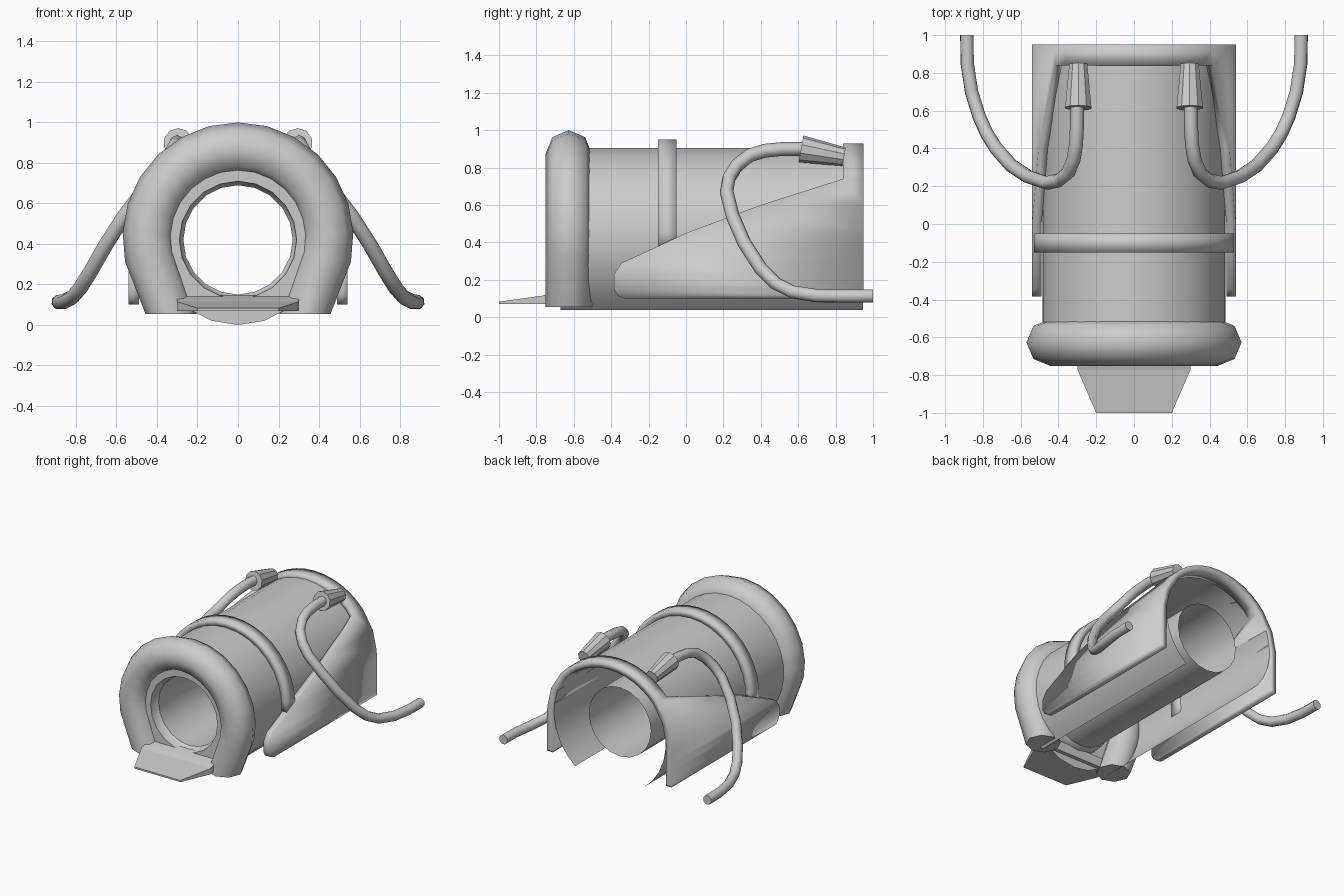
import bpy
from math import sin, cos, pi, radians, sqrt, asin
from mathutils import Vector

if "Cube" in bpy.data.objects:
    bpy.data.objects.remove(bpy.data.objects["Cube"])

CZ = 0.42  # height of the barrel axis


def finish(ob, smooth=True):
    bpy.ops.object.select_all(action='DESELECT')
    ob.select_set(True)
    bpy.context.view_layer.objects.active = ob
    if smooth:
        bpy.ops.object.shade_smooth_by_angle(angle=radians(35))
    return ob


def make(name, verts, faces, smooth=True, thick=0):
    me = bpy.data.meshes.new(name)
    me.from_pydata(verts, [], faces)
    me.update()
    ob = bpy.data.objects.new(name, me)
    bpy.context.collection.objects.link(ob)
    finish(ob, smooth)
    if thick:
        m = ob.modifiers.new("thickness", 'SOLIDIFY')
        m.thickness = thick
        m.offset = -1
    return ob


def loft(name, rows, closed=False, caps=False, **kw):
    """Skin a list of equally long point rows."""
    n = len(rows[0])
    verts = [p for r in rows for p in r]
    faces = []
    for i in range(len(rows) - 1):
        for j in range(n if closed else n - 1):
            k = (j + 1) % n
            faces.append((i * n + j, i * n + k, (i + 1) * n + k, (i + 1) * n + j))
    if caps:
        faces.append(tuple(range(n))[::-1])
        faces.append(tuple(range(len(verts) - n, len(verts))))
    return make(name, verts, faces, **kw)


def arch(r, y, a0, a1, n):
    return [(r * cos(a0 + (a1 - a0) * i / n), y, CZ + r * sin(a0 + (a1 - a0) * i / n))
            for i in range(n + 1)]


# Outer barrel shell, open along the bottom
low = asin((0.04 - CZ) / 0.485)
loft("barrel_shell", [arch(0.485, y, low, pi - low, 24) for y in (0.945, -0.67)])

# Raised band around the barrel
loft("barrel_band", [arch(0.53, y, -0.1, pi + 0.1, 20) for y in (-0.05, -0.15)], thick=0.05)

# Front ring wall and inner pipe, one turned profile (radius, y)
prof = [(0.42, -0.67), (0.29, -0.67), (0.285, -0.62), (0.27, -0.6), (0.27, 0.82)]
N = 20
loft("inner_pipe", [[(r * sin(2 * pi * i / N), y, CZ - r * cos(2 * pi * i / N))
                     for i in range(N)] for r, y in prof], closed=True)

# Side panels and rear rim: arch section whose front edge follows the panel outline (z, y)
edge = [(0.10, -0.33), (0.115, -0.365), (0.15, -0.385), (0.23, -0.385), (0.29, -0.345),
        (0.38, -0.15), (0.45, 0.0), (0.60, 0.40), (0.74, 0.84)]
half = []
for z, y in edge:
    x = 0.54 * sqrt(1 - (max(z - CZ, 0) / 0.51) ** 2)
    half.append((x, y, z))
t0 = asin((0.74 - CZ) / 0.51)
for i in range(1, 7):
    t = t0 + (pi / 2 - t0) * i / 6
    half.append((0.54 * cos(t), 0.84, CZ + 0.51 * sin(t)))
front = half + [(-x, y, z) for x, y, z in half[-2::-1]]
loft("side_panels_and_rear_rim", [[(x, 0.95, z) for x, y, z in front], front], thick=0.05)

# Thick round collar at the front, with cut-off feet
path = [(0.33, 0.055, 1, 0)]
for i in range(15):
    a = radians(-12 + 204 * i / 14)
    path.append((0.443 * cos(a), 0.43 + 0.443 * sin(a), cos(a), sin(a)))
path.append((-0.33, 0.055, -1, 0))
rings = []
for x, z, dx, dz in path:
    rings.append([(x + 0.127 * cos(k * pi / 4) * dx, -0.627 + 0.124 * sin(k * pi / 4),
                   z + 0.127 * cos(k * pi / 4) * dz) for k in range(8)][::-1])
collar = loft("front_collar", rings, closed=True, caps=True, smooth=False)
bpy.context.view_layer.objects.active = collar
bpy.ops.object.shade_smooth_by_angle(angle=radians(50))

# Sloping front lip plate
lip = [(0.2, -1.0, 0.083), (0.3, -0.77, 0.115), (0.3, -0.72, 0.13), (0.24, -0.64, 0.148)]
loft("front_lip", [[(-x, y, 0.07), (x, y, 0.07), (x, y, z), (-x, y, z)] for x, y, z in lip],
     closed=True, caps=True, smooth=False)

# Hoses and their tapered connectors, mirrored left and right
hose = [(.30, .64, .90), (.302, .52, .90), (.307, .42, .89), (.32, .34, .865), (.35, .27, .81),
        (.40, .23, .745), (.46, .217, .67), (.56, .25, .54), (.65, .31, .40), (.73, .40, .26),
        (.78, .48, .18), (.82, .57, .135), (.86, .70, .115), (.883, .85, .113), (.885, 1.0, .113)]
for side, s in (("right", 1), ("left", -1)):
    cu = bpy.data.curves.new(side + "_hose", 'CURVE')
    cu.dimensions = '3D'
    cu.bevel_depth = 0.037
    cu.bevel_resolution = 2
    cu.use_fill_caps = True
    sp = cu.splines.new('POLY')
    sp.points.add(len(hose) - 1)
    for p, (x, y, z) in zip(sp.points, hose):
        p.co = (s * x, y, z, 1)
    sp.use_smooth = True
    ob = bpy.data.objects.new(side + "_hose", cu)
    bpy.context.collection.objects.link(ob)

    a, b = Vector((s * 0.295, 0.615, 0.90)), Vector((s * 0.295, 0.845, 0.858))
    bpy.ops.mesh.primitive_cone_add(vertices=10, radius1=0.073, radius2=0.05,
                                    depth=(b - a).length, location=(a + b) / 2)
    ob = bpy.context.object
    ob.name = side + "_hose_connector"
    ob.rotation_euler = (b - a).to_track_quat('Z', 'Y').to_euler()
    finish(ob)
